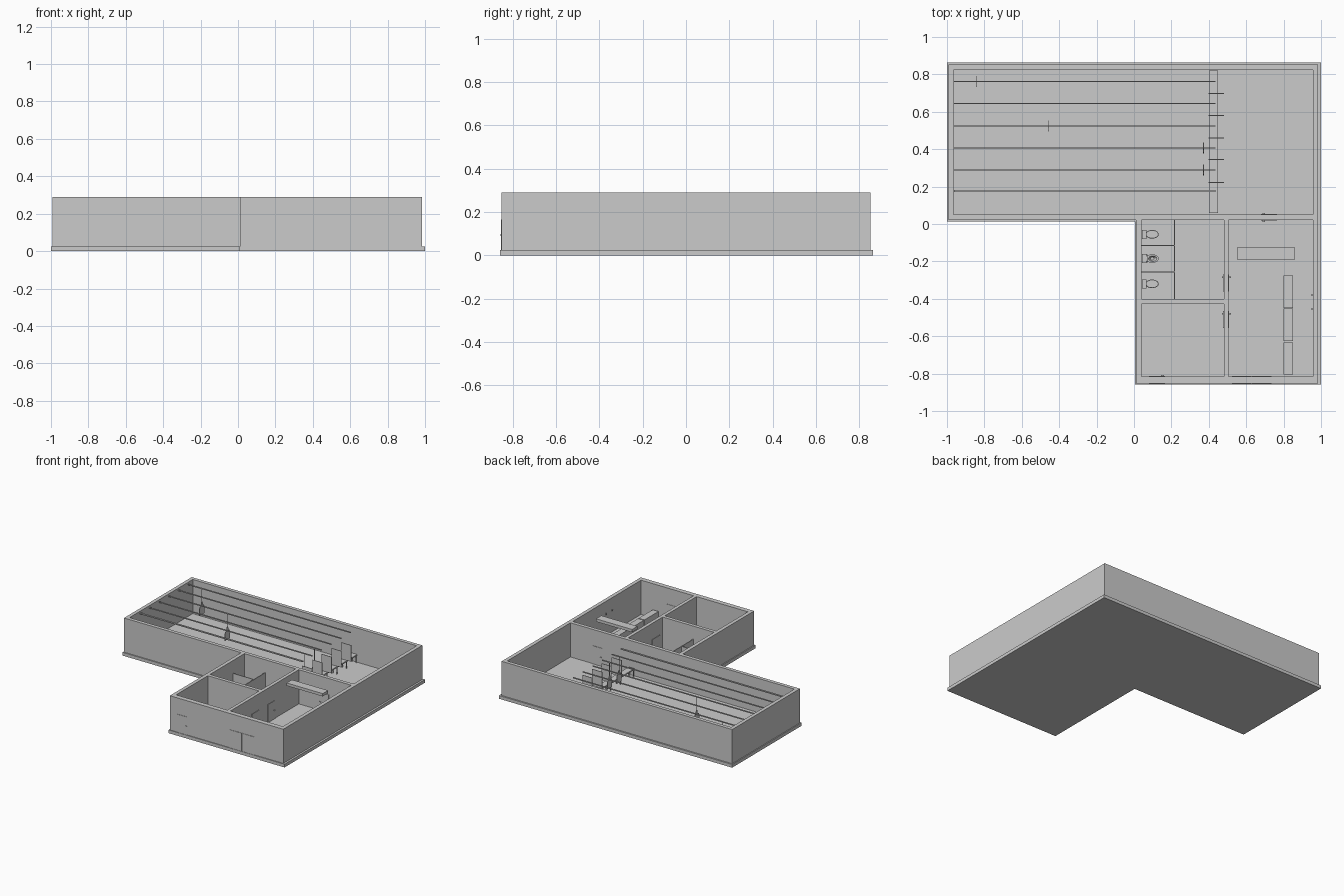
import bpy, bmesh, math
from mathutils import Matrix, Vector

if "Cube" in bpy.data.objects:
    bpy.data.objects.remove(bpy.data.objects["Cube"])

FLOOR, TOP = 0.025, 0.29


def finish(name, bm):
    bmesh.ops.recalc_face_normals(bm, faces=bm.faces)
    me = bpy.data.meshes.new(name)
    bm.to_mesh(me)
    bm.free()
    ob = bpy.data.objects.new(name, me)
    bpy.context.scene.collection.objects.link(ob)
    return ob


def boxes(name, *ranges):
    """One object made of boxes given as (x0, x1, y0, y1, z0, z1)."""
    bm = bmesh.new()
    for x0, x1, y0, y1, z0, z1 in ranges:
        m = Matrix.LocRotScale(Vector((x0 + x1, y0 + y1, z0 + z1)) / 2, None,
                               Vector((x1 - x0, y1 - y0, z1 - z0)))
        bmesh.ops.create_cube(bm, size=1, matrix=m)
    return finish(name, bm)


def prism(name, pts, vec):
    """Polygon of 3D points extruded along vec."""
    bm = bmesh.new()
    f = bm.faces.new([bm.verts.new(p) for p in pts])
    r = bmesh.ops.extrude_face_region(bm, geom=[f], use_keep_orig=True)
    bmesh.ops.translate(bm, vec=vec, verts=[v for v in r["geom"] if isinstance(v, bmesh.types.BMVert)])
    return finish(name, bm)


def ell(x0, x1, y0, y1, xi, yi, z):
    return [(x0, y1, z), (x0, yi, z), (xi, yi, z), (xi, y0, z), (x1, y0, z), (x1, y1, z)]


# L-shaped slab and walls, rooms cut out of the wall block
prism("floor_slab", ell(-1, 1, -0.858, 0.863, 0.005, 0.013, 0), (0, 0, FLOOR))
walls = prism("walls", ell(-0.993, 0.985, -0.852, 0.852, 0.012, 0.022, FLOOR), (0, 0, TOP - FLOOR))
rooms = boxes("room_cutter",
              (-0.965, 0.956, 0.05, 0.824, 0, 0.4),
              (0.04, 0.48, -0.40, 0.022, 0, 0.4),
              (0.04, 0.48, -0.815, -0.427, 0, 0.4),
              (0.506, 0.956, -0.815, 0.022, 0, 0.4))
rooms.hide_render = True
rooms.hide_viewport = True
mod = walls.modifiers.new("rooms", 'BOOLEAN')
mod.operation = 'DIFFERENCE'
mod.object = rooms
mod.solver = 'EXACT'

# Doors: panels slightly proud of both wall faces, with handles
E, DZ = 0.003, 0.165
boxes("front_side_door", (0.08, 0.165, -0.852 - E, -0.815 + E, FLOOR, DZ),
      (0.145, 0.16, -0.858, -0.808, 0.092, 0.096))
boxes("front_double_door", (0.525, 0.629, -0.852 - E, -0.815 + E, FLOOR, DZ),
      (0.631, 0.735, -0.852 - E, -0.815 + E, FLOOR, DZ))
boxes("range_door", (0.68, 0.765, 0.022 - E, 0.05 + E, FLOOR, DZ),
      (0.688, 0.70, 0.012, 0.06, 0.092, 0.096))
for n, y in (("toilet_door", -0.36), ("storage_door", -0.555)):
    boxes(n, (0.48 - E, 0.506 + E, y, y + 0.09, FLOOR, DZ),
          (0.47, 0.518, y + 0.07, y + 0.08, 0.092, 0.096))

# Overhead lane rails
for i, y in enumerate((0.762, 0.644, 0.524, 0.406, 0.289)):
    boxes(f"lane_rail_{i}", (-0.962, 0.435, y - 0.003, y + 0.003, 0.272, 0.28))
boxes("lane_rail_wide", (-0.962, 0.435, 0.17, 0.181, 0.272, 0.28))

# Hanging targets: silhouette on a thin hanger
HALF = [(0.03, 0.075), (0.03, 0.13), (0.022, 0.142), (0.009, 0.146), (0.011, 0.16),
        (0.007, 0.17), (0.002, 0.173), (0.002, 0.273)]
for i, (x, y) in enumerate(((-0.845, 0.762), (-0.46, 0.524), (0.37, 0.406), (0.37, 0.289))):
    pts = [(x, y + a, z) for a, z in HALF] + [(x, y - a, z) for a, z in reversed(HALF)]
    prism(f"target_{i}", pts, (0.003, 0, 0))

# Firing bench with legs and lane dividers
div_y = (0.698, 0.58, 0.46, 0.345, 0.222)
boxes("firing_bench", (0.40, 0.448, 0.06, 0.82, 0.078, 0.088))
boxes("bench_legs", *[(x, x + 0.006, y - 0.003, y + 0.003, FLOOR, 0.079)
                      for y in (0.815,) + div_y + (0.065,) for x in (0.403, 0.439)])
for i, y in enumerate(div_y):
    boxes(f"lane_divider_{i}", (0.397, 0.482, y - 0.002, y + 0.002, 0.088, 0.215))

# Toilet stalls
boxes("stall_front", (0.214, 0.22, -0.40, 0.022, 0.04, 0.19))
for i, y in enumerate((-0.115, -0.255)):
    boxes(f"stall_partition_{i}", (0.04, 0.215, y - 0.003, y + 0.003, 0.04, 0.19))


def oval(cx, cy, rx, ry, z, n=20):
    return [(cx + rx * math.cos(2 * math.pi * k / n), cy + ry * math.sin(2 * math.pi * k / n), z)
            for k in range(n)]


def loft(name, rings):
    bm = bmesh.new()
    loops = [[bm.verts.new(p) for p in r] for r in rings]
    n = len(loops[0])
    for a, b in zip(loops, loops[1:]):
        for k in range(n):
            bm.faces.new((a[k], a[(k + 1) % n], b[(k + 1) % n], b[k]))
    bm.faces.new(loops[0])
    bm.faces.new(loops[-1])
    return finish(name, bm)


for i, y in enumerate((-0.055, -0.185, -0.32)):
    boxes(f"toilet_tank_{i}", (0.043, 0.065, y - 0.022, y + 0.022, 0.06, 0.095),
          (0.042, 0.067, y - 0.024, y + 0.024, 0.095, 0.1))
    rings = [oval(0.088, y, 0.022, 0.014, FLOOR), oval(0.086, y, 0.02, 0.012, 0.04),
             oval(0.097, y, 0.034, 0.022, 0.06), oval(0.097, y, 0.035, 0.023, 0.065)]
    if i == 1:  # lid up, open bowl
        rings += [oval(0.1, y, 0.022, 0.015, 0.065), oval(0.097, y, 0.01, 0.008, 0.045)]
        prism("toilet_lid_up", [(0.067, p[1], 0.085 + (p[0] - 0.1) * 0.9)
                                for p in oval(0.1, y, 0.024, 0.021, 0)], (0.004, 0, 0))
    else:
        rings += [oval(0.097, y, 0.033, 0.021, 0.069)]
    loft(f"toilet_bowl_{i}", rings)

# Reception counters, hanging canopy and small wall fixtures
for i, (y0, y1) in enumerate(((-0.448, -0.275), (-0.625, -0.452), (-0.805, -0.633))):
    boxes(f"counter_{i}", (0.80, 0.85, y0, y1, FLOOR, 0.093))
boxes("hanging_panel", (0.55, 0.86, -0.19, -0.125, 0.258, 0.28))
for i, y in enumerate((-0.38, -0.455)):
    boxes(f"wall_bracket_{i}", (0.946, 0.957, y - 0.003, y + 0.003, 0.19, 0.2))
